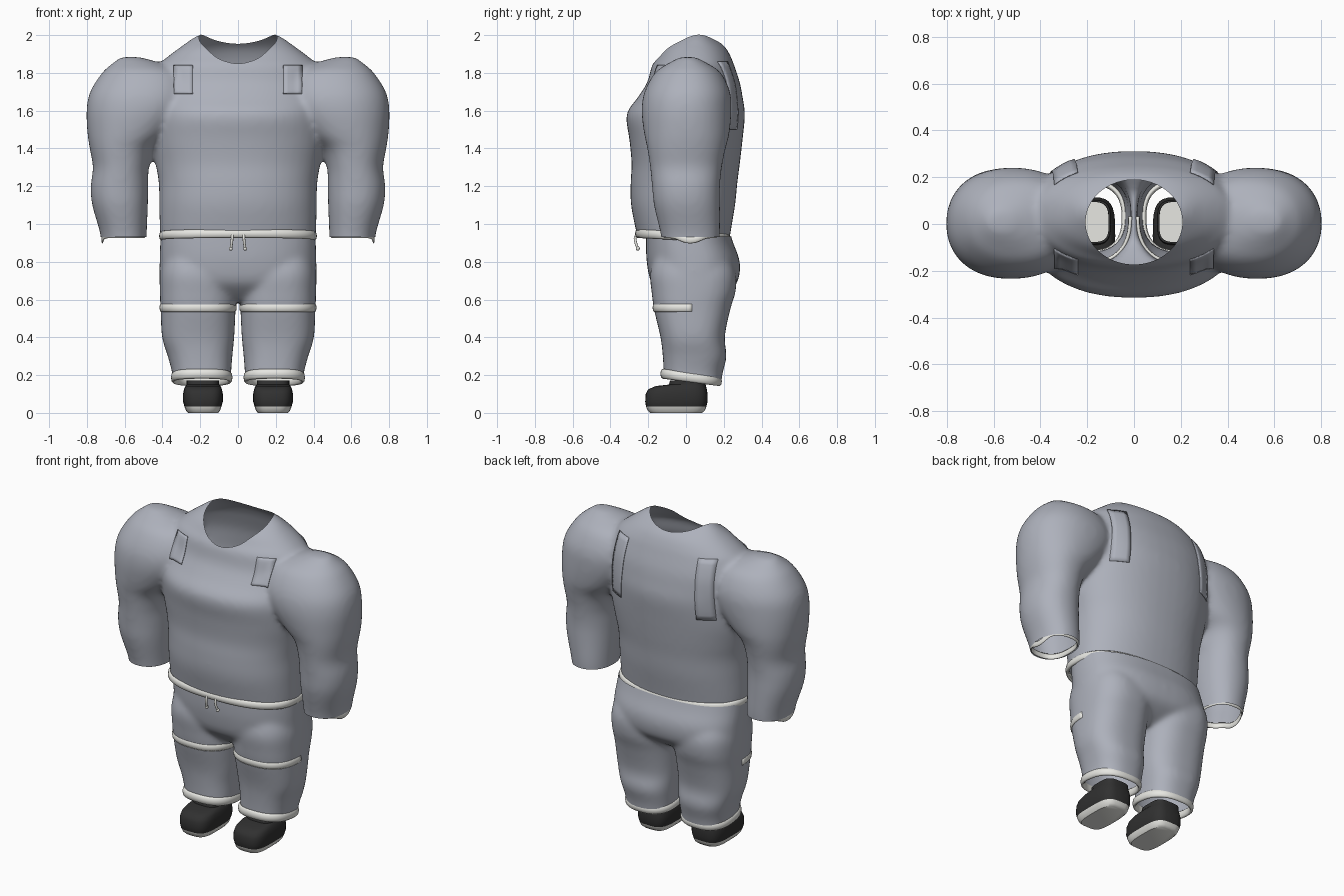
import bpy, bmesh, math
from mathutils import Vector
from mathutils.bvhtree import BVHTree

cube = bpy.data.objects.get("Cube")
if cube:
    bpy.data.objects.remove(cube, do_unlink=True)


def material(name, r, g, b):
    m = bpy.data.materials.new(name)
    m.use_nodes = True
    m.diffuse_color = (r, g, b, 1)
    m.node_tree.nodes["Principled BSDF"].inputs["Base Color"].default_value = (r, g, b, 1)
    return m


GREY = material("grey cloth", .42, .44, .5)
LIGHT = material("off white trim", .82, .82, .78)
DARK = material("dark shoe", .03, .03, .03)


def finish(name, bm, *mats, angle=None):
    """Turn a bmesh into a smooth shaded object."""
    bmesh.ops.recalc_face_normals(bm, faces=bm.faces)
    mesh = bpy.data.meshes.new(name)
    bm.to_mesh(mesh)
    bm.free()
    mesh.shade_smooth()
    if angle:
        mesh.set_sharp_from_angle(angle=math.radians(angle))
    for m in mats:
        mesh.materials.append(m)
    obj = bpy.data.objects.new(name, mesh)
    bpy.context.collection.objects.link(obj)
    return obj


def oval(ring, a, power=.8):
    """Point at angle a on an oval (z, x0, x1, y0, y1); lower power is boxier."""
    z, x0, x1, y0, y1 = ring
    soft = lambda v: math.copysign(abs(v) ** power, v)
    return Vector(((x0 + x1 + (x1 - x0) * soft(math.cos(a))) / 2,
                   (y0 + y1 + (y1 - y0) * soft(math.sin(a))) / 2, z))


def between(rings, steps):
    """Add smoothly interpolated rings between the given ones."""
    out = []
    for i in range(len(rings) - 1):
        p = [Vector(rings[max(0, min(len(rings) - 1, i + k))]) for k in (-1, 0, 1, 2)]
        for s in range(steps):
            t = s / steps
            out.append(p[1] + (p[2] - p[0]) * (t / 2)
                       + (p[0] * 2 - p[1] * 5 + p[2] * 4 - p[3]) * (t * t / 2)
                       + (p[1] * 3 - p[0] - p[2] * 3 + p[3]) * (t ** 3 / 2))
    return out + [rings[-1]]


def loft(bm, rings, side=1, steps=4, n=48, power=.8):
    """Closed body through a stack of ovals; side -1 mirrors it in x."""
    prev = None
    for ring in between(rings, steps):
        row = []
        for i in range(n):
            co = oval(ring, math.tau * i / n, power)
            co.x *= side
            row.append(bm.verts.new(co))
        if prev:
            for i in range(n):
                j = (i + 1) % n
                bm.faces.new((prev[i], prev[j], row[j], row[i]))
        else:
            bm.faces.new(row)
        prev = row
    bm.faces.new(prev)


def fuse(name, bm, voxel, rounds):
    """Blend overlapping bodies into one soft skin, returned as a bmesh."""
    obj = finish(name, bm)
    remesh = obj.modifiers.new("fuse", 'REMESH')
    remesh.mode = 'VOXEL'
    remesh.voxel_size = voxel
    soft = obj.modifiers.new("soften", 'SMOOTH')
    soft.iterations = rounds
    bpy.context.view_layer.update()
    out = bmesh.new()
    out.from_object(obj, bpy.context.evaluated_depsgraph_get())
    bpy.data.objects.remove(obj, do_unlink=True)
    return out


def slice_off(bm, co, normal):
    """Remove everything on the negative side of a plane."""
    bmesh.ops.bisect_plane(bm, geom=bm.verts[:] + bm.edges[:] + bm.faces[:],
                           plane_co=co, plane_no=normal, clear_inner=True)


def band(name, ring, height, thick, lift, side=1, start=0, end=math.tau, n=56):
    """Rounded trim swept along an oval; lift(point, angle) offsets it in z."""
    bm = bmesh.new()
    rows = []
    closed = end - start > 6
    mid = Vector(((ring[1] + ring[2]) / 2, (ring[3] + ring[4]) / 2, ring[0]))
    for i in range(n if closed else n + 1):
        a = start + (end - start) * i / n
        p = oval(ring, a)
        out = (p - mid).normalized()
        row = []
        for k in range(8):
            b = math.tau * k / 8
            v = p + out * thick * math.cos(b)
            v.z += height * math.sin(b) + lift(p, a)
            v.x *= side
            row.append(bm.verts.new(v))
        rows.append(row)
    for i in range(n):
        r, q = rows[i], rows[(i + 1) % len(rows)]
        for k in range(8):
            j = (k + 1) % 8
            bm.faces.new((r[k], r[j], q[j], q[k]))
    if not closed:
        bm.faces.new(rows[0])
        bm.faces.new(rows[-1])
    return finish(name, bm, LIGHT)


# Sweater: torso and two sleeves fused together
torso = [(.84, .4, -.245, .22), (.95, .413, -.262, .235), (1.1, .417, -.291, .26),
         (1.22, .42, -.293, .272), (1.32, .437, -.288, .285), (1.45, .46, -.3, .3),
         (1.58, .46, -.315, .312), (1.67, .46, -.255, .3), (1.75, .45, -.205, .285),
         (1.84, .42, -.18, .255), (1.88, .38, -.15, .24), (1.94, .3, -.11, .205),
         (2, .21, -.02, .13), (2.03, .1, .02, .08)]
sleeve = [(.84, .485, .72, -.12, .17), (.95, .483, .73, -.135, .18), (1.1, .477, .772, -.17, .18),
          (1.2, .475, .78, -.18, .18), (1.3, .472, .768, -.19, .19), (1.4, .44, .785, -.205, .21),
          (1.48, .35, .797, -.222, .23), (1.6, .25, .802, -.235, .24), (1.7, .23, .783, -.22, .233),
          (1.8, .28, .72, -.165, .185), (1.85, .4, .665, -.095, .115), (1.884, .52, .62, -.03, .05)]
bm = bmesh.new()
loft(bm, [(z, -w, w, f, b) for z, w, f, b in torso], power=.9)
for side in (-1, 1):
    loft(bm, sleeve, side, power=.92)
bm = fuse("sweater_form", bm, .014, 14)
slice_off(bm, (0, 0, .93), (0, 0, 1))

# Neck opening: an oval hole following the shoulder surface
skin = BVHTree.FromBMesh(bm)
radius = lambda p: math.hypot(p.x / .207, (p.y - .008) / .181)
hole = [f for f in bm.faces if f.calc_center_median().z > 1.78 and radius(f.calc_center_median()) < 1]
bmesh.ops.delete(bm, geom=hole, context='FACES')
for v in bm.verts:
    if v.is_boundary and v.co.z > 1.7:
        e = radius(v.co)
        x, y = v.co.x / e, .008 + (v.co.y - .008) / e
        hit = skin.ray_cast(Vector((x, y, 3)), Vector((0, 0, -1)))[0]
        v.co = hit or Vector((x, y, v.co.z))
skin = BVHTree.FromBMesh(bm)
finish("sweater", bm, GREY)


# Shoulder straps laid on the chest and back
def strap(name, side, face, low, high, lean):
    bm = bmesh.new()
    rows = []
    for i in range(13):
        t = i / 12
        row = []
        for k in range(5):
            x = side * (.24 + .1 * k / 4 + lean * (1 - t))
            z = low + (high - low) * t
            hit = skin.ray_cast(Vector((x, face * 2, z)), Vector((0, -face, 0)))[0]
            hit = hit or Vector((x, face * .1, z))
            edge = 0 if k in (0, 4) or i in (0, 12) else 1
            row.append(bm.verts.new(hit + Vector((0, face * (.006 + .003 * edge), 0))))
        if rows:
            for k in range(4):
                bm.faces.new((rows[-1][k], rows[-1][k + 1], row[k + 1], row[k]))
        rows.append(row)
    obj = finish(name, bm, GREY, angle=40)
    solid = obj.modifiers.new("thickness", 'SOLIDIFY')
    solid.thickness = .004
    solid.offset = 0


# Trousers: hips and two legs fused together
hips = [(1, .405, -.21, .22), (.9, .412, -.212, .25), (.8, .415, -.208, .285),
        (.7, .411, -.188, .275), (.64, .36, -.14, .22), (.59, .14, -.08, .14)]
leg = [(.08, .045, .34, -.115, .18), (.2, .037, .347, -.118, .192), (.3, .03, .372, -.123, .215),
       (.4, .02, .402, -.135, .205), (.55, .013, .41, -.17, .235), (.64, .013, .414, -.182, .262),
       (.74, .02, .413, -.19, .265), (.84, .07, .39, -.16, .22)]
bm = bmesh.new()
loft(bm, [(z, -w, w, f, b) for z, w, f, b in hips])
for side in (-1, 1):
    loft(bm, leg, side)
bm = fuse("trouser_form", bm, .013, 14)
slice_off(bm, (0, 0, .935), (0, 0, -1))
slice_off(bm, (0, .03, .18), (0, .15, 1))
finish("trousers", bm, GREY)

# Waistband with a pair of drawstrings
band("waistband", (.936, -.406, .406, -.258, .225), .023, .012, lambda p, a: -.05 * p.y, n=96)
for side, label in ((-1, "right"), (1, "left")):
    cord = bpy.data.curves.new(label + "_drawstring", 'CURVE')
    cord.dimensions = '3D'
    cord.bevel_depth = .007
    cord.use_fill_caps = True
    path = cord.splines.new('POLY')
    points = [(.03, -.262, .945), (.031, -.27, .925), (.033, -.266, .9), (.038, -.255, .87)]
    path.points.add(len(points) - 1)
    for p, (x, y, z) in zip(path.points, points):
        p.co = (side * x, y, z, 1)
    cord.materials.append(LIGHT)
    bpy.context.collection.objects.link(bpy.data.objects.new(label + "_drawstring", cord))
    bm = bmesh.new()
    bmesh.ops.create_uvsphere(bm, u_segments=10, v_segments=6, radius=.011)
    bmesh.ops.translate(bm, vec=(side * .038, -.255, .87), verts=bm.verts)
    finish(label + "_drawstring_end", bm, LIGHT)

    # Straps and trims for this side
    strap(label + "_front_strap", side, -1, 1.69, 1.84, 0)
    strap(label + "_back_strap", side, 1, 1.5, 1.86, .02)
    band(label + "_sleeve_cuff", (.943, .497, .718, -.115, .16), .018, .006,
         lambda p, a: -.028 * max(0, math.cos(a)) ** 12, side)
    band(label + "_knee_band", (.557, .016, .407, -.168, .233), .023, .009,
         lambda p, a: 0, side, math.pi, math.tau)
    band(label + "_ankle_cuff", (.187, .041, .343, -.124, .178), .026, .012,
         lambda p, a: -.13 * (p.y - .03), side)

    # Shoe: pale sole and insole, dark upper with an open collar
    shoe = [(0, .105, .265, -.19, .085), (.012, .095, .275, -.203, .1), (.034, .088, .284, -.212, .108),
            (.06, .08, .291, -.216, .114), (.1, .08, .291, -.213, .114), (.125, .085, .286, -.2, .11),
            (.142, .092, .278, -.16, .106), (.15, .1, .272, -.09, .104), (.172, .1, .272, -.085, .102),
            (.172, .108, .264, -.077, .094), (.04, .108, .264, -.1, .094)]
    bm = bmesh.new()
    loft(bm, shoe, side, steps=1, n=32, power=.57)
    for f in bm.faces:
        f.material_index = 1 if f.calc_center_median().z < .045 else 0
    finish(label + "_shoe", bm, DARK, LIGHT, angle=40)
